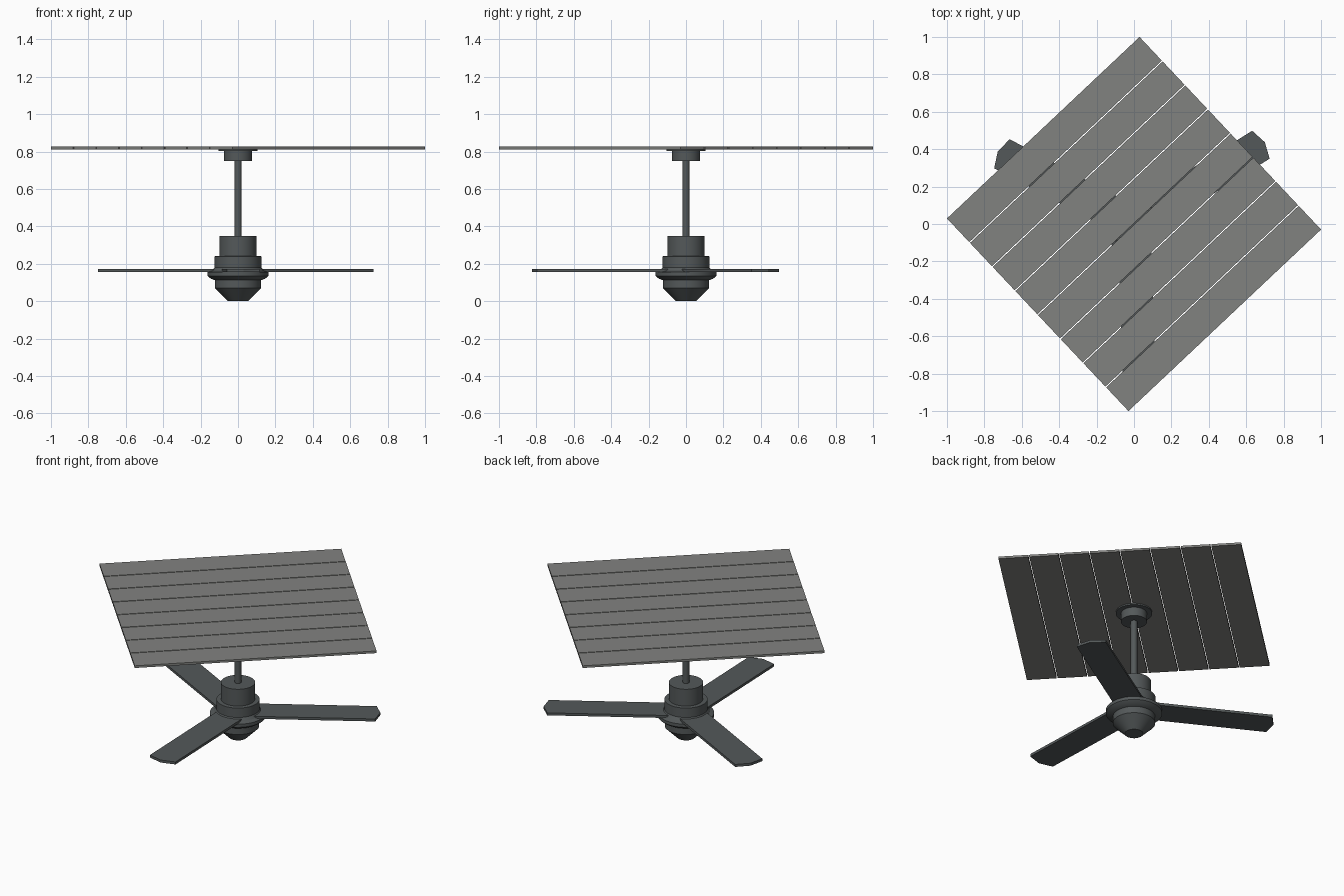
import bpy, bmesh, math
from mathutils import Matrix

if "Cube" in bpy.data.objects:
    bpy.data.objects.remove(bpy.data.objects["Cube"])


def material(name, color):
    m = bpy.data.materials.new(name)
    m.diffuse_color = (*color, 1)
    m.use_nodes = True
    m.node_tree.nodes["Principled BSDF"].inputs["Base Color"].default_value = m.diffuse_color
    return m


FAN = material("dark slate metal", (0.088, 0.099, 0.101))
WOOD = material("grey ceiling board", (0.222, 0.224, 0.216))


def finish(name, bm, mat, smooth=False):
    bmesh.ops.recalc_face_normals(bm, faces=bm.faces[:])
    me = bpy.data.meshes.new(name)
    bm.to_mesh(me)
    bm.free()
    me.materials.append(mat)
    ob = bpy.data.objects.new(name, me)
    bpy.context.collection.objects.link(ob)
    if smooth:
        bpy.ops.object.select_all(action='DESELECT')
        bpy.context.view_layer.objects.active = ob
        ob.select_set(True)
        bpy.ops.object.shade_smooth_by_angle(angle=math.radians(25))
    return ob


def lathe(name, profile, mat, n=48):
    """Closed solid of revolution from (radius, z) points, bottom to top."""
    bm = bmesh.new()
    rings = [[bm.verts.new((r * math.cos(2 * math.pi * i / n),
                            r * math.sin(2 * math.pi * i / n), z))
              for i in range(n)] for r, z in profile]
    for a, b in zip(rings, rings[1:]):
        for i in range(n):
            j = (i + 1) % n
            bm.faces.new((a[i], a[j], b[j], b[i]))
    bm.faces.new(rings[0][::-1])
    bm.faces.new(rings[-1])
    return finish(name, bm, mat, True)


def slab(name, outline, z0, z1, angle, mat):
    """Flat outline extruded between two heights and turned about z."""
    bm = bmesh.new()
    face = bm.faces.new([bm.verts.new((x, y, z0)) for x, y in outline])
    up = bmesh.ops.extrude_face_region(bm, geom=[face])["geom"]
    bmesh.ops.translate(bm, vec=(0, 0, z1 - z0),
                        verts=[v for v in up if isinstance(v, bmesh.types.BMVert)])
    bm.transform(Matrix.Rotation(math.radians(angle), 4, 'Z'))
    return finish(name, bm, mat)


# Motor housing with tapered bottom cap and flared ring
lathe("motor_housing", [(0.053, 0.0), (0.123, 0.07), (0.123, 0.112), (0.145, 0.12),
                        (0.163, 0.135), (0.163, 0.155), (0.138, 0.163), (0.125, 0.18),
                        (0.125, 0.24), (0.099, 0.241), (0.099, 0.348)], FAN)

# Down rod, canopy and ceiling plate
lathe("down_rod", [(0.019, 0.34), (0.019, 0.76)], FAN, 24)
lathe("canopy", [(0.075, 0.748), (0.075, 0.805)], FAN)
lathe("ceiling_plate", [(0.105, 0.803), (0.105, 0.813)], FAN)

# Three flat blades with pointed tips
W = 0.088
for k in range(3):
    slab(f"blade_{k + 1}", [(0.06, -W), (0.80, -W), (0.825, 0), (0.80, W), (0.06, W)],
         0.157, 0.173, 32 + 120 * k, FAN)

# Ceiling of eight boards with narrow gaps
H, N, GAP = 0.7075, 8, 0.006
step = 2 * H / N
for k in range(N):
    a = -H + k * step + (GAP / 2 if k else 0)
    b = -H + (k + 1) * step - (GAP / 2 if k < N - 1 else 0)
    slab(f"ceiling_board_{k + 1}", [(-H, a), (H, a), (H, b), (-H, b)],
         0.812, 0.826, 43.3, WOOD)
